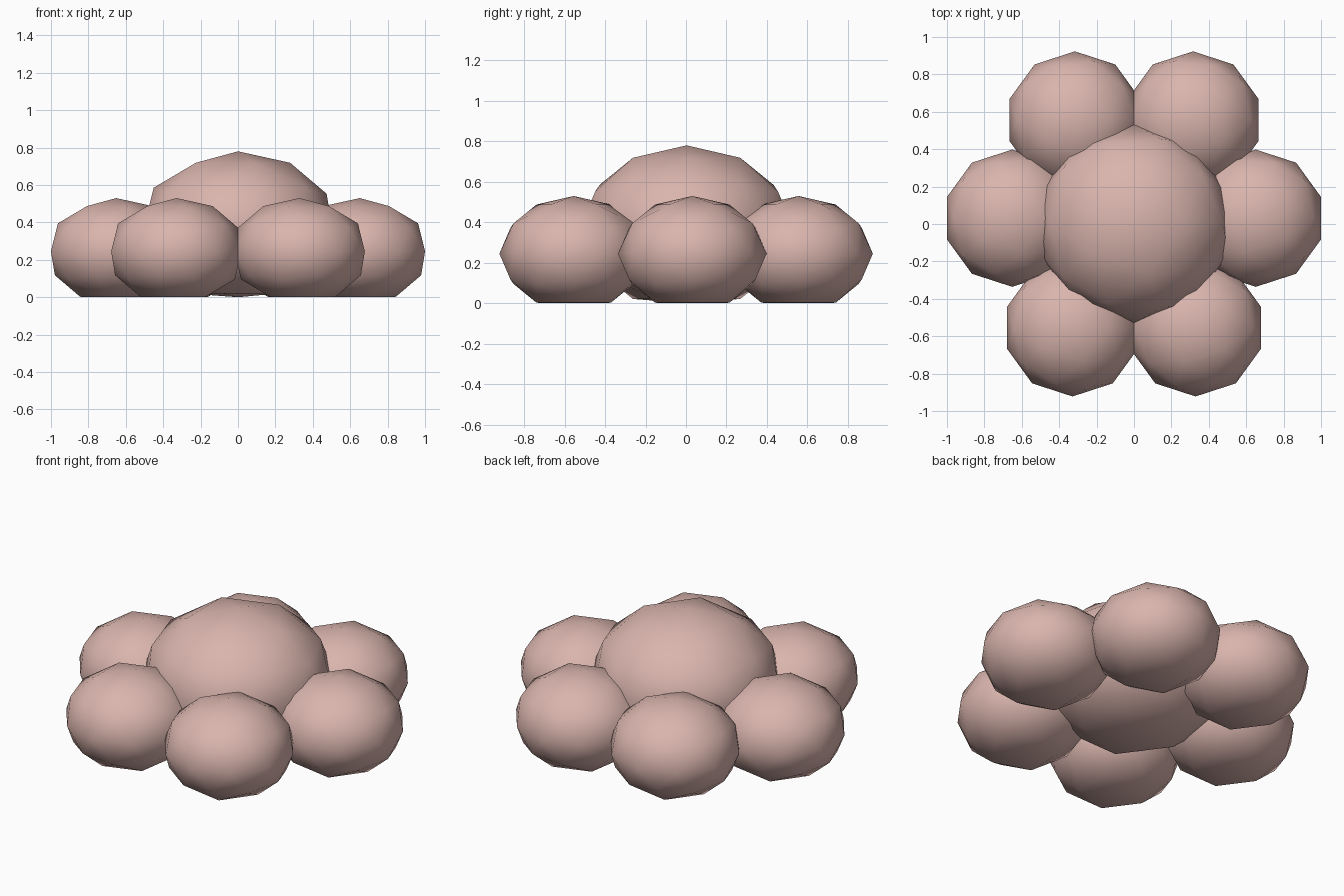
import bpy, bmesh
from mathutils import Matrix, Vector

if "Cube" in bpy.data.objects:
    bpy.data.objects.remove(bpy.data.objects["Cube"])

pink = bpy.data.materials.new("dusty_pink")
pink.diffuse_color = (0.70, 0.46, 0.42, 1)
pink.use_nodes = True
pink.node_tree.nodes["Principled BSDF"].inputs["Base Color"].default_value = pink.diffuse_color


def pad(name, centre, radius, height, mirror=False):
    """Squashed faceted ball, smooth shaded, with its underside flattened on the ground."""
    bm = bmesh.new()
    bmesh.ops.create_icosphere(
        bm, subdivisions=2, radius=1,
        matrix=Matrix.LocRotScale(Vector(centre), None, Vector((radius, radius, height))))
    for v in bm.verts:
        v.co.z = max(v.co.z, 0)
    for f in bm.faces:
        f.smooth = True
    mesh = bpy.data.meshes.new(name)
    bm.to_mesh(mesh)
    bm.free()
    mesh.materials.append(pink)
    ob = bpy.data.objects.new(name, mesh)
    bpy.context.collection.objects.link(ob)
    if mirror:
        m = ob.modifiers.new("mirror", 'MIRROR')
        m.use_mirror_merge = False
    return ob


# Large central dome
pad("centre_dome", (0, 0.003, 0.37), 0.53, 0.41)

# Ring of six smaller lobes, as mirrored pairs
for name, x, y in (("front_lobes", -0.329, -0.555),
                   ("side_lobes", -0.651, 0.031),
                   ("back_lobes", -0.316, 0.556)):
    pad(name, (x, y, 0.245), 0.367, 0.285, mirror=True)
